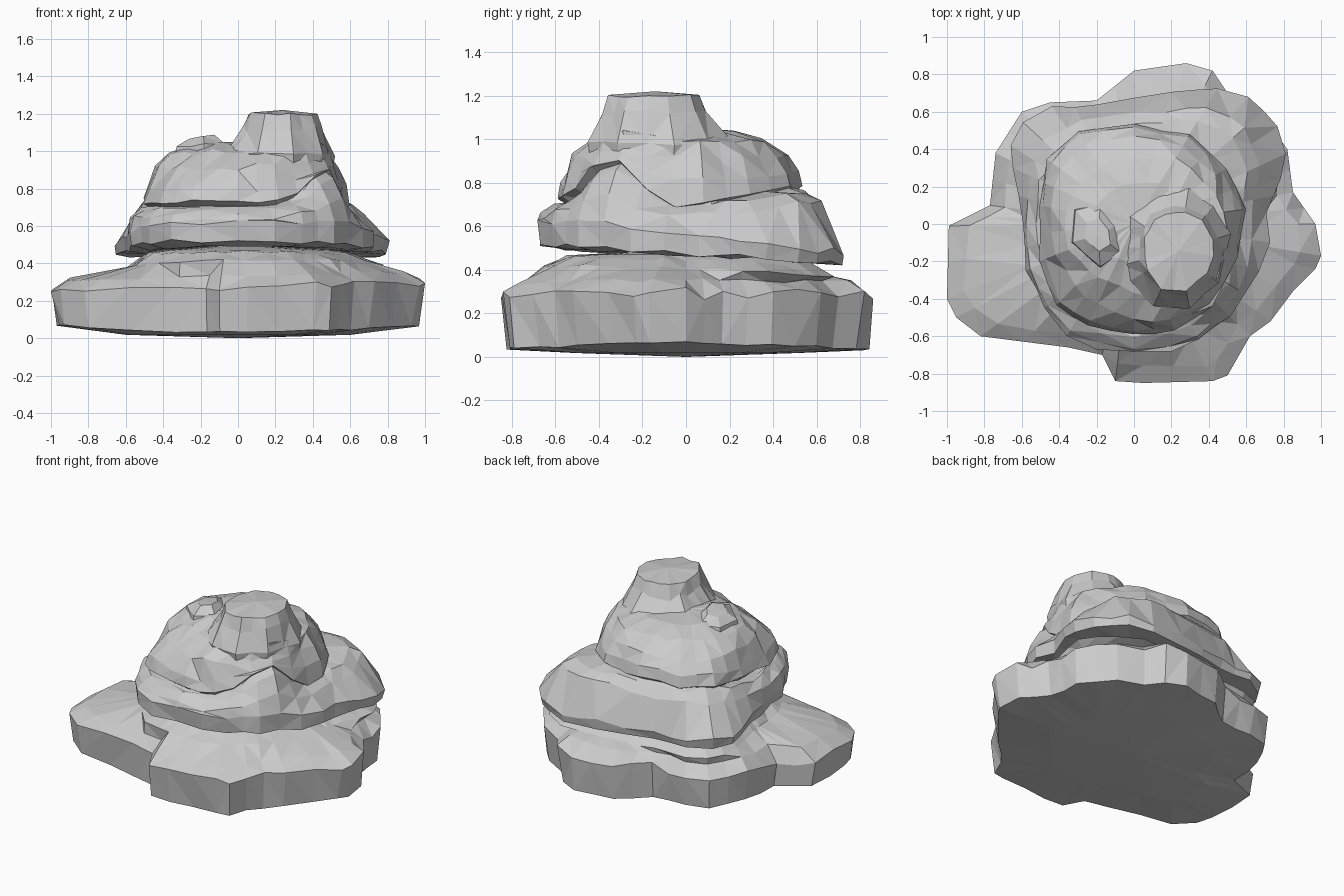
import bpy, bmesh, math, random
from mathutils import Vector

if "Cube" in bpy.data.objects:
    bpy.data.objects.remove(bpy.data.objects["Cube"])

random.seed(11)

# Plan outlines (x, y), counter-clockwise
BASE = [(1, -.17), (.97, 0), (.85, .17), (.82, .4), (.66, .62), (.5, .7), (.42, .82), (.28, .86),
        (0, .82), (-.2, .66), (-.45, .65), (-.6, .6), (-.74, .38), (-.77, .1), (-.99, -.01),
        (-1, -.4), (-.95, -.5), (-.82, -.6), (-.35, -.66), (-.17, -.7), (-.1, -.84), (.05, -.85),
        (.42, -.84), (.5, -.81), (.62, -.6), (.73, -.52), (.85, -.36), (.97, -.24)]
MIDDLE = [(.72, .06), (.8, .25), (.82, .38), (.78, .53), (.62, .69), (.45, .73), (.2, .71), (-.2, .64),
          (-.44, .63), (-.6, .55), (-.66, .42), (-.65, .3), (-.62, .15), (-.6, 0), (-.58, -.25),
          (-.48, -.45), (-.36, -.6), (-.2, -.68), (.2, -.69), (.35, -.62), (.52, -.5), (.68, -.26), (.74, -.1)]
CREST = [(.62, .06), (.66, .3), (.6, .5), (.42, .61), (.1, .59), (-.25, .56), (-.48, .46), (-.56, .25),
         (-.57, 0), (-.54, -.25), (-.44, -.48), (-.25, -.62), (0, -.66), (.24, -.64), (.46, -.5), (.6, -.25)]
UPPER = [(.6, .08), (.5, .3), (.3, .48), (0, .54), (-.3, .5), (-.47, .35), (-.51, .1), (-.51, -.2),
         (-.42, -.44), (-.25, -.55), (0, -.6), (.22, -.58), (.42, -.44), (.56, -.18)]
SLOPE = [(.55, .05), (.45, .26), (.27, .44), (0, .48), (-.27, .43), (-.41, .28), (-.47, .08), (-.46, -.12),
         (-.35, -.31), (-.21, -.44), (0, -.52), (.2, -.53), (.4, -.4), (.52, -.17)]
SHOULDER = [(.53, 0), (.42, .2), (.25, .37), (-.1, .36), (-.31, .22), (-.4, 0), (-.36, -.15),
            (-.22, -.28), (0, -.38), (.25, -.47), (.45, -.32)]
FOOT = [(.53, -.05), (.44, .12), (.3, .24), (.1, .22), (-.08, .08), (-.1, -.12), (-.06, -.33),
        (.1, -.45), (.3, -.47), (.46, -.32)]
SUMMIT = [(.44, -.12), (.38, .02), (.26, .07), (.12, .05), (.05, -.08), (.06, -.24),
          (.14, -.35), (.28, -.36), (.41, -.25)]
KNOB = [(-.06, -.16), (-.08, 0), (-.18, .12), (-.32, .08), (-.34, -.1), (-.18, -.24)]


def angles(outline, c):
    """Corner directions of an outline plus the midpoints of its long edges."""
    pts = [Vector(p) for p in outline]
    both = []
    for a, b in zip(pts, pts[1:] + pts[:1]):
        both += [a, (a + b) / 2] if (a - b).length > .2 else [a]
    return sorted(math.atan2(q.y - c[1], q.x - c[0]) for q in both)


def radius(outline, c, ang):
    """Distance from c to the outline along a direction."""
    d = Vector((math.cos(ang), math.sin(ang)))
    best = 0
    for a, b in zip(outline, outline[1:] + outline[:1]):
        p = Vector(a) - Vector(c)
        e = Vector(b) - Vector(a)
        den = d.x * e.y - d.y * e.x
        if abs(den) > 1e-9:
            t = (p.x * e.y - p.y * e.x) / den
            s = (p.x * d.y - p.y * d.x) / den
            if -1e-6 <= s <= 1 + 1e-6:
                best = max(best, t)
    return best


def bump(ang, deg, width):
    diff = (ang - math.radians(deg) + math.pi) % (2 * math.pi) - math.pi
    return math.exp(-(math.degrees(diff) / width) ** 2)


def hump(a):
    return bump(a, -36, 18)


def loft(name, levels, c=(0, 0), low=0, high=0):
    """levels: (outline, scale, height function, radial noise, height noise)."""
    angs = angles(levels[1][0], c)
    bm = bmesh.new()
    rings = []
    for outline, scale, height, rough, wave in levels:
        ring = []
        for a in angs:
            r = radius(outline, c, a) * scale * (1 - random.random() * rough)
            x, y = c[0] + r * math.cos(a), c[1] + r * math.sin(a)
            ring.append(bm.verts.new((x, y, height(a, x, y) + random.uniform(-wave, wave))))
        rings.append(ring)
    n = len(angs)
    for r0, r1 in zip(rings, rings[1:]):
        for i in range(n):
            j = (i + 1) % n
            bm.faces.new((r0[i], r0[j], r1[j], r1[i]))
    bot, top = bm.verts.new((*c, low)), bm.verts.new((*c, high))
    for i in range(n):
        j = (i + 1) % n
        bm.faces.new((bot, rings[0][j], rings[0][i]))
        bm.faces.new((top, rings[-1][i], rings[-1][j]))
    bmesh.ops.triangulate(bm, faces=bm.faces[:], quad_method='SHORT_EDGE')
    bmesh.ops.recalc_face_normals(bm, faces=bm.faces[:])
    me = bpy.data.meshes.new(name)
    bm.to_mesh(me)
    bm.free()
    ob = bpy.data.objects.new(name, me)
    bpy.context.collection.objects.link(ob)
    return ob


# Broad lobed slab at the bottom
loft("base_slab", [
    (BASE, .6, lambda a, x, y: .018, 0, 0),
    (BASE, .98, lambda a, x, y: .025 + .045 * (x * x + .3 * y * y), .03, .005),
    (BASE, 1, lambda a, x, y: .265 + .03 * x, 0, .03),
    (BASE, .91, lambda a, x, y: .335 + .02 * x, .03, .012),
    (MIDDLE, .96, lambda a, x, y: .39 - .04 * y + .02 * x, .03, .008),
    (MIDDLE, .82, lambda a, x, y: .445 - .03 * y, .04, .008),
    (MIDDLE, .7, lambda a, x, y: .47, .03, 0)], low=0, high=.5)

# Middle ledge, lifted into a hump at the front right
loft("middle_ledge", [
    (MIDDLE, .82, lambda a, x, y: .465 - .05 * y, .03, .008),
    (MIDDLE, .99, lambda a, x, y: .475 - .07 * y, .03, .015),
    (MIDDLE, 1, lambda a, x, y: .55 - .1 * y + .03 * hump(a), .02, .02),
    (CREST, 1.03, lambda a, x, y: .645 + .1 * max(y, 0) + .09 * hump(a), .03, .02),
    (CREST, .93, lambda a, x, y: .69 + .13 * max(y, 0) + .16 * hump(a), .03, .015),
    (UPPER, .96, lambda a, x, y: .70 + .15 * max(y, 0) + .2 * hump(a), .03, .01),
    (UPPER, .8, lambda a, x, y: .73 + .1 * max(y, 0) + .17 * hump(a), .03, 0)], low=.5, high=.75)

# Upper boulder, its lower lip arching over the hump
loft("upper_boulder", [
    (UPPER, .84, lambda a, x, y: .67 + .08 * max(y, 0) + .18 * hump(a), .03, .01),
    (UPPER, 1, lambda a, x, y: .73 + .09 * max(y, 0) + .18 * hump(a) - .05 * bump(a, 0, 15), .02, .015),
    (UPPER, .97, lambda a, x, y: .80 + .1 * max(y, 0) + .13 * hump(a), .04, .02),
    (SLOPE, 1, lambda a, x, y: .915 + .04 * hump(a), .05, .02),
    (SHOULDER, .99, lambda a, x, y: 1.0 + .03 * hump(a), .05, .015),
    (SHOULDER, .6, lambda a, x, y: 1.04, .04, .01)], low=.75, high=1.05)

# Summit block set off to the right, flaring into the boulder
loft("summit", [
    (FOOT, .88, lambda a, x, y: .84, .02, 0),
    (FOOT, .98, lambda a, x, y: .98, .05, .015),
    (SUMMIT, 1.17, lambda a, x, y: 1.12, .06, .02),
    (SUMMIT, 1, lambda a, x, y: 1.2, .03, .007)], c=(.24, -.14), low=.8, high=1.22)

# Low knob beside the summit
loft("shoulder_knob", [
    (KNOB, 1.05, lambda a, x, y: .94, .02, 0),
    (KNOB, .95, lambda a, x, y: 1.03, .04, .01),
    (KNOB, .5, lambda a, x, y: 1.075 + .15 * (x + .19), .05, .005)], c=(-.19, -.06), low=.92, high=1.08)
